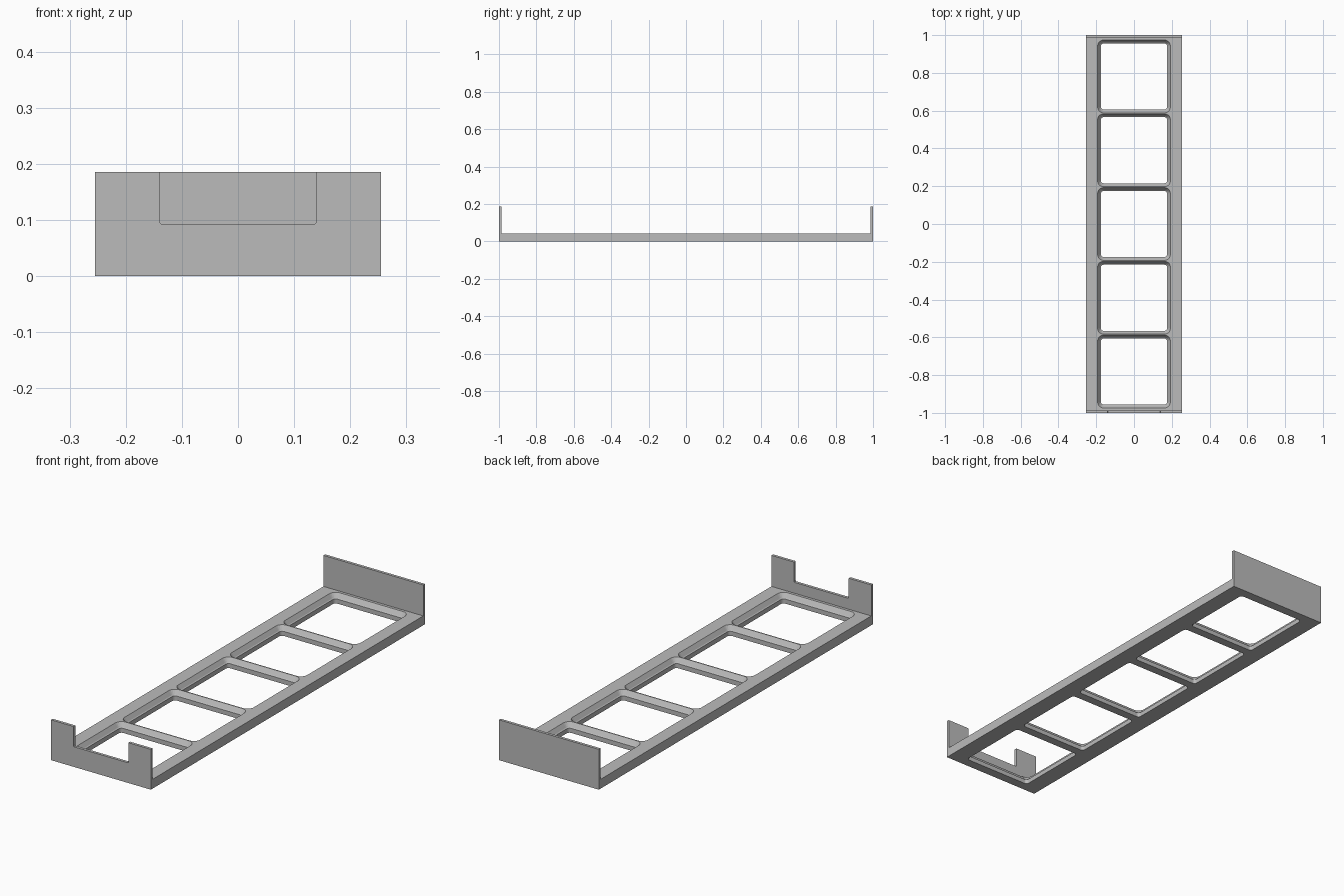
import bpy, bmesh, math

if "Cube" in bpy.data.objects:
    bpy.data.objects.remove(bpy.data.objects["Cube"])

W, L, H = 0.255, 1.0, 0.043      # half width, half length, tray thickness
PANEL_T, PANEL_H = 0.013, 0.186
PITCH = 0.3905

grey = bpy.data.materials.new("light_grey")
grey.diffuse_color = (0.5, 0.5, 0.5, 1)
grey.use_nodes = True
grey.node_tree.nodes["Principled BSDF"].inputs["Base Color"].default_value = grey.diffuse_color


def finish(bm, name):
    bmesh.ops.recalc_face_normals(bm, faces=bm.faces)
    me = bpy.data.meshes.new(name)
    bm.to_mesh(me)
    bm.free()
    me.materials.append(grey)
    ob = bpy.data.objects.new(name, me)
    bpy.context.collection.objects.link(ob)
    return ob


def rounded_rect(h, r, n=5):
    """Square outline of half size h with corner radius r."""
    pts = []
    for k, (sx, sy) in enumerate(((1, 1), (-1, 1), (-1, -1), (1, -1))):
        for i in range(n + 1):
            a = math.pi / 2 * (k + i / n)
            pts.append((sx * (h - r) + r * math.cos(a),
                        sy * (h - r) + r * math.sin(a)))
    return pts


def prism_y(outline, y0, y1, name):
    """Extrude an x/z outline along y."""
    bm = bmesh.new()
    face = bm.faces.new([bm.verts.new((x, y0, z)) for x, z in outline])
    ext = bmesh.ops.extrude_face_region(bm, geom=[face])["geom"]
    bmesh.ops.translate(bm, vec=(0, y1 - y0, 0),
                        verts=[v for v in ext if isinstance(v, bmesh.types.BMVert)])
    return finish(bm, name)


# Tray slab
tray = prism_y([(-W, 0), (W, 0), (W, H), (-W, H)], -L, L, "tray_frame")

# Five window cutters: straight hole with a bevelled upper rim
sections = [(-0.02, 0.175, 0.014), (0.021, 0.175, 0.014),
            (0.024, 0.180, 0.019), (H, 0.193, 0.032), (H + 0.02, 0.193, 0.032)]
bm = bmesh.new()
for i in range(-2, 3):
    rings = [[bm.verts.new((x, y + i * PITCH, z)) for x, y in rounded_rect(h, r)]
             for z, h, r in sections]
    n = len(rings[0])
    for a, b in zip(rings, rings[1:]):
        for j in range(n):
            k = (j + 1) % n
            bm.faces.new((a[j], a[k], b[k], b[j]))
    bm.faces.new(rings[0])
    bm.faces.new(rings[-1])
cutter = finish(bm, "window_cutter")
cutter.hide_render = True

mod = tray.modifiers.new("windows", 'BOOLEAN')
mod.operation = 'DIFFERENCE'
mod.solver = 'EXACT'
mod.object = cutter
bpy.context.view_layer.objects.active = tray
tray.select_set(True)
bpy.ops.object.modifier_apply(modifier=mod.name)
bpy.data.objects.remove(cutter)

# Full back panel
prism_y([(-W, 0), (W, 0), (W, PANEL_H), (-W, PANEL_H)], L - PANEL_T, L, "back_panel")

# Front panel with a notch, slightly eased lower corners
N, NZ, E = 0.14, 0.093, 0.003
prism_y([(-W, 0), (W, 0), (W, PANEL_H), (N, PANEL_H), (N, NZ + E), (N - E, NZ),
         (-N + E, NZ), (-N, NZ + E), (-N, PANEL_H), (-W, PANEL_H)],
        -L, -L + PANEL_T, "front_panel")
